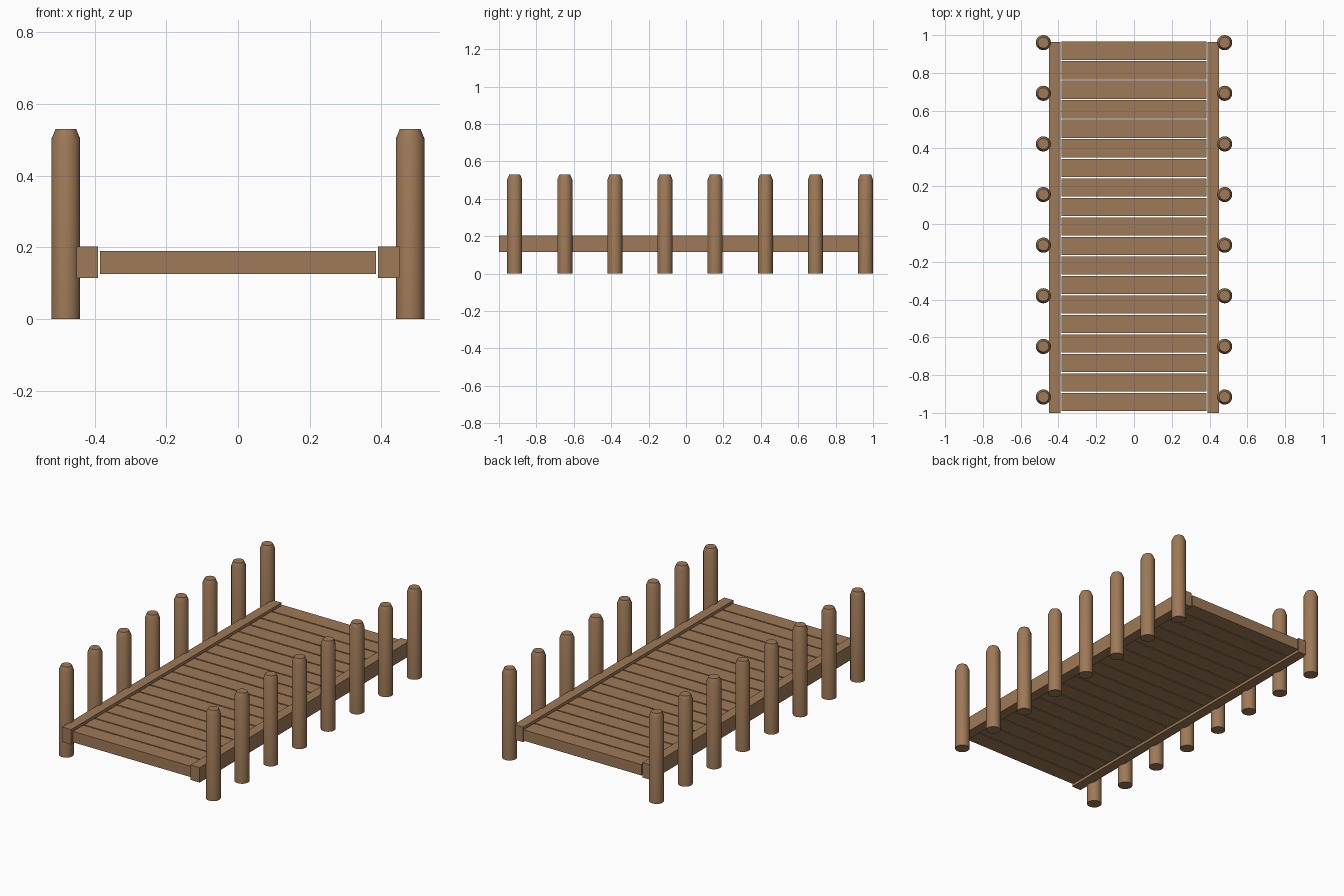
import bpy, bmesh, math

if "Cube" in bpy.data.objects:
    bpy.data.objects.remove(bpy.data.objects["Cube"])

wood = bpy.data.materials.new("brown_wood")
wood.diffuse_color = (0.345, 0.193, 0.095, 1)
wood.use_nodes = True
wood.node_tree.nodes["Principled BSDF"].inputs["Base Color"].default_value = wood.diffuse_color


def finish(name, bm):
    bmesh.ops.recalc_face_normals(bm, faces=bm.faces)
    mesh = bpy.data.meshes.new(name)
    bm.to_mesh(mesh)
    bm.free()
    mesh.materials.append(wood)
    obj = bpy.data.objects.new(name, mesh)
    bpy.context.collection.objects.link(obj)
    return obj


def box(name, x0, x1, y0, y1, z0, z1):
    bm = bmesh.new()
    bmesh.ops.create_cube(bm, size=1)
    for v in bm.verts:
        v.co.x = x1 if v.co.x > 0 else x0
        v.co.y = y1 if v.co.y > 0 else y0
        v.co.z = z1 if v.co.z > 0 else z0
    return finish(name, bm)


def post(name, x, y, sides=32):
    # Round post with a chamfered top, lofted from rings
    bm = bmesh.new()
    rings = []
    for r, z in ((0.04, 0), (0.04, 0.503), (0.029, 0.53)):
        rings.append([bm.verts.new((r * math.cos(2 * math.pi * i / sides),
                                    r * math.sin(2 * math.pi * i / sides), z))
                      for i in range(sides)])
    for a, b in zip(rings, rings[1:]):
        for i in range(sides):
            j = (i + 1) % sides
            bm.faces.new((a[i], a[j], b[j], b[i])).smooth = True
    bm.faces.new(rings[0][::-1])
    bm.faces.new(rings[-1])
    # Keep the rims crisp
    for e in bm.edges:
        if len(e.link_faces) == 2 and e.calc_face_angle(0) > math.radians(20):
            e.smooth = False
    obj = finish(name, bm)
    obj.location = (x, y, 0)


# Deck planks, with narrow gaps
count, y_start, y_end, gap = 19, -0.99, 0.965, 0.007
pitch = (y_end - y_start + gap) / count
for i in range(count):
    y = y_start + i * pitch
    box(f"plank_{i + 1}", -0.385, 0.385, y, y + pitch - gap, 0.126, 0.19)

# Side rails and rows of posts
for side, s in (("left", -1), ("right", 1)):
    xs = sorted((s * 0.39, s * 0.45))
    box(f"{side}_rail", xs[0], xs[1], -1.0, 0.963, 0.115, 0.203)
    for i in range(8):
        post(f"{side}_post_{i + 1}", s * 0.48, -0.916 + i * 0.268)
